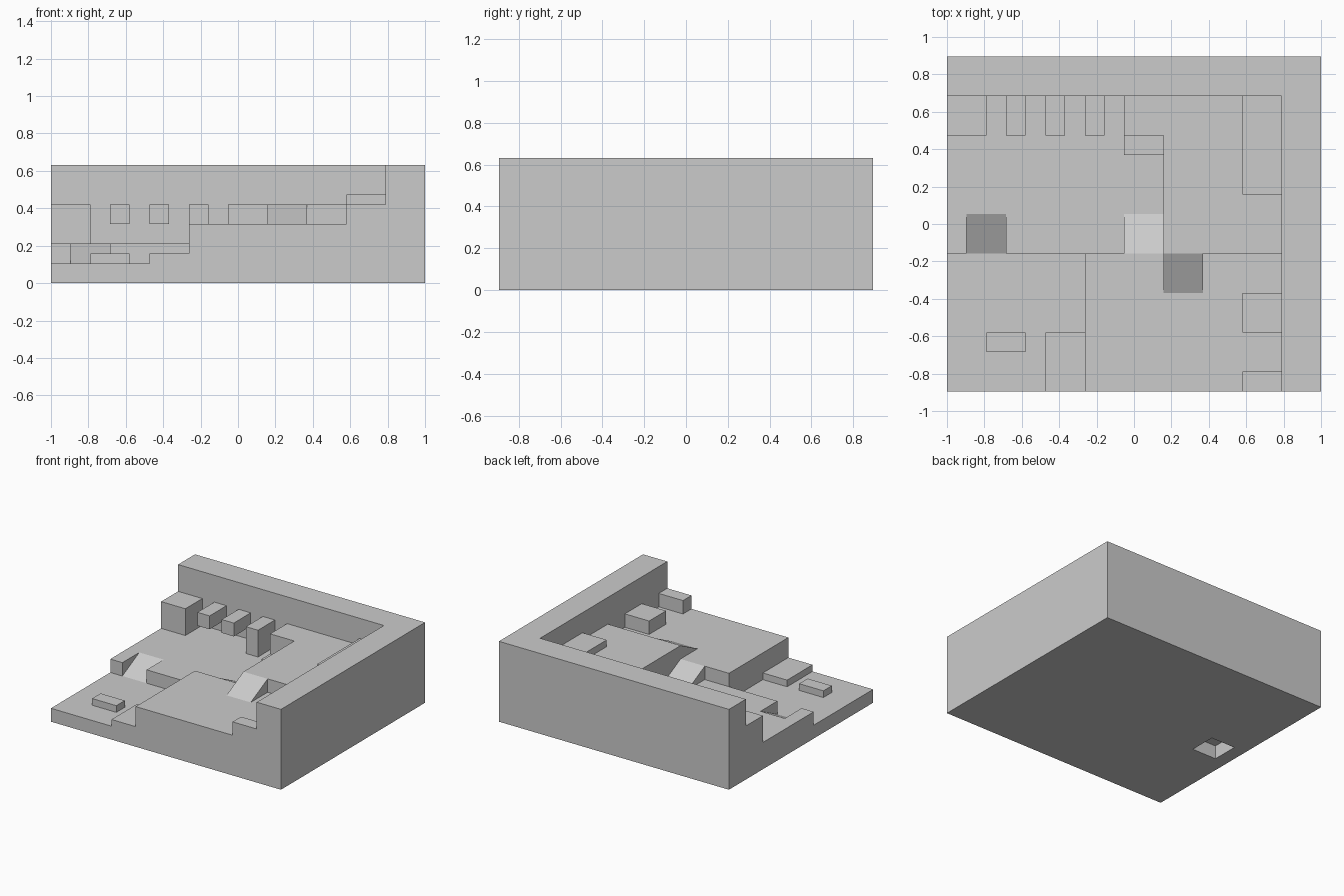
import bpy

if "Cube" in bpy.data.objects:
    bpy.data.objects.remove(bpy.data.objects["Cube"])

U = 2 / 19            # one grid unit of the model
W, D = 19, 17         # footprint in grid units


def prism(name, x0, x1, profile):
    """Extrude a (y, z) profile along x, all in grid units."""
    n = len(profile)
    verts = [((x - W / 2) * U, (y - D / 2) * U, z * U)
             for x in (x0, x1) for y, z in profile]
    faces = [tuple(range(n))[::-1], tuple(range(n, 2 * n))]
    faces += [(i, (i + 1) % n, n + (i + 1) % n, n + i) for i in range(n)]
    mesh = bpy.data.meshes.new(name)
    mesh.from_pydata(verts, [], faces)
    # make outward normals consistent
    import bmesh
    bm = bmesh.new()
    bm.from_mesh(mesh)
    bmesh.ops.recalc_face_normals(bm, faces=bm.faces)
    bm.to_mesh(mesh)
    bm.free()
    obj = bpy.data.objects.new(name, mesh)
    bpy.context.collection.objects.link(obj)
    return obj


def box(name, x0, x1, y0, y1, z0, z1):
    return prism(name, x0, x1, [(y0, z0), (y1, z0), (y1, z1), (y0, z1)])


# outer walls
box("back_wall", 0, 19, 15, 17, 0, 6)
box("right_wall", 17, 19, 0, 15, 0, 6)

# terraced floors
box("low_floor", 0, 7, 0, 7, 0, 1)
box("front_platform", 7, 17, 0, 7, 0, 3)
box("high_platform", 11, 17, 7, 15, 0, 4)
box("high_landing", 9, 11, 13, 15, 0, 4)
box("landing_step", 9, 11, 12, 13, 0, 2.5)

# middle floor, left open beneath the entry ramp
box("middle_floor_back_left", 0, 9, 12, 15, 0, 2)
box("middle_floor_centre", 0, 11, 9, 12, 0, 2)
box("middle_floor_left", 0, 1, 7, 9, 0, 2)
box("middle_floor_right", 3, 11, 7, 9, 0, 2)

# ramps between levels
prism("entry_ramp", 1, 3, [(7, 1), (9, 1), (9, 2)])
prism("middle_ramp", 9, 11, [(7, 2), (9, 2), (7, 3)])
prism("upper_ramp", 11, 13, [(5, 3), (7, 3), (7, 4)])

# blocks along the back wall
box("corner_block", 0, 2, 13, 15, 2, 4)
for i, x in enumerate((3, 5)):
    box(f"wall_shelf_{i + 1}", x, x + 1, 13, 15, 3, 4)
box("wall_pillar", 7, 8, 13, 15, 2, 4)

# low blocks on the floors
box("long_bench", 15, 17, 10, 15, 4, 4.5)
box("side_crate", 15, 17, 3, 5, 3, 4)
box("front_crate", 15, 17, 0, 1, 3, 4)
box("front_step", 5, 7, 0, 3, 1, 1.5)
box("low_bench", 2, 4, 2, 3, 1, 1.5)
